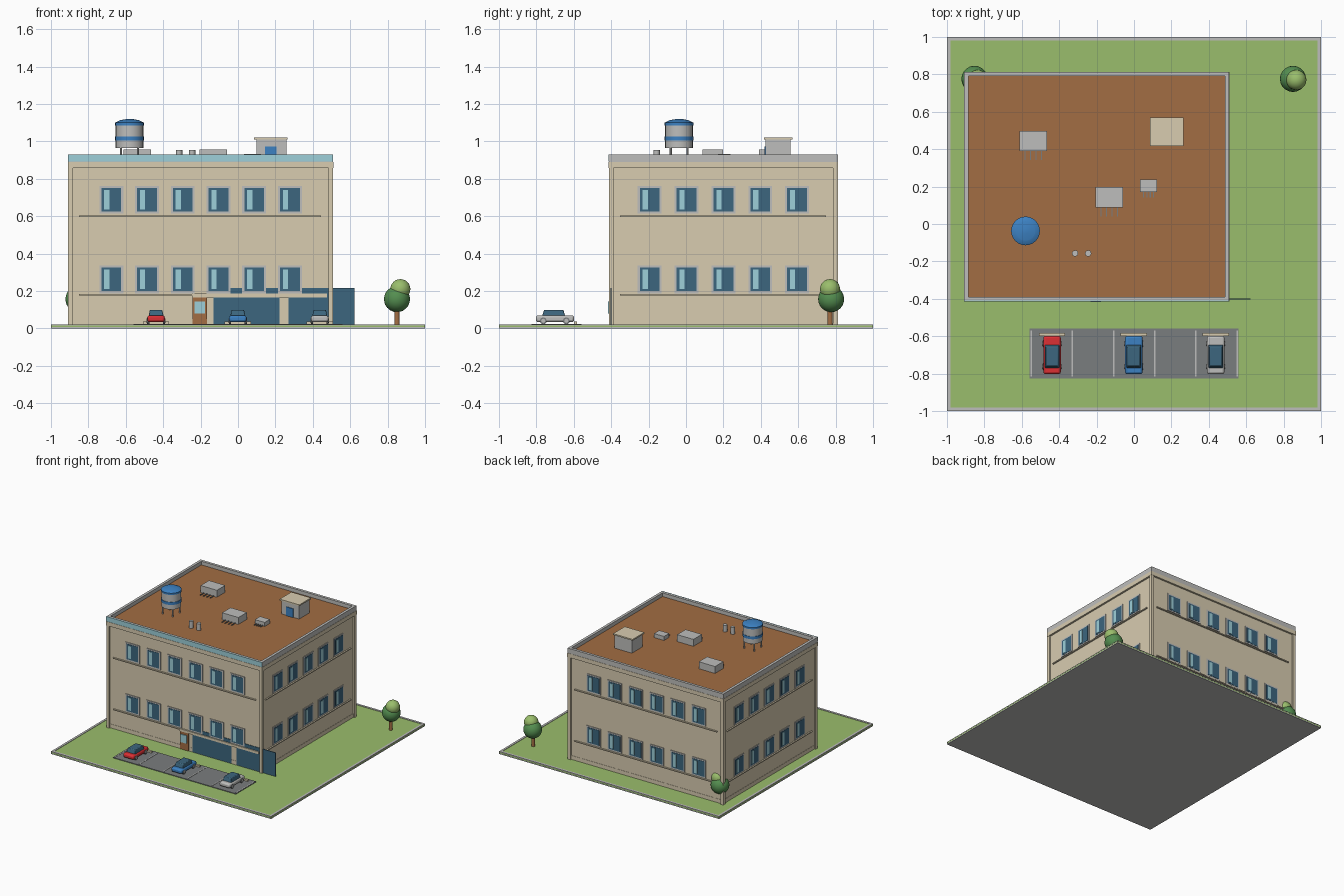
import bpy, bmesh, math
from mathutils import Matrix, Vector

cube = bpy.data.objects.get("Cube")
if cube:
    bpy.data.objects.remove(cube, do_unlink=True)


def material(name, rgb):
    lin = [(c / 255 / 12.92) if c < 11 else ((c / 255 + 0.055) / 1.055) ** 2.4 for c in rgb]
    m = bpy.data.materials.new(name)
    m.use_nodes = True
    m.diffuse_color = (*lin, 1)
    m.node_tree.nodes["Principled BSDF"].inputs["Base Color"].default_value = (*lin, 1)
    return m


BEIGE = material("beige_wall", (216, 204, 176))
BROWN = material("brown", (162, 109, 67))
GLASS = material("dark_glass", (60, 102, 126))
PALE = material("pale_blue", (158, 208, 218))
GRASS = material("light_green", (154, 190, 108))
LEAF = material("leaf_green", (84, 142, 80))
GREY = material("light_grey", (190, 190, 188))
ASPHALT = material("asphalt", (122, 125, 126))
RED = material("red", (220, 48, 52))
BLUE = material("blue", (60, 129, 194))


class Part:
    """Collects primitives into one mesh object with one colour."""

    def __init__(self, name, mat):
        self.name, self.mat, self.bm = name, mat, bmesh.new()

    def box(self, x, y, z, m=Matrix(), taper=1.0):
        size = Vector((x[1] - x[0], y[1] - y[0], z[1] - z[0]))
        mid = Vector((x[0] + x[1], y[0] + y[1], z[0] + z[1])) / 2
        vs = bmesh.ops.create_cube(self.bm, size=1)["verts"]
        for v in vs:
            if v.co.z > 0:
                v.co.x *= taper
                v.co.y *= taper
            v.co = m @ (v.co * size + mid)
        return self

    def cyl(self, c, r, z, seg=24, r2=None, axis=None):
        m = Matrix.Translation((c[0], c[1], (z[0] + z[1]) / 2))
        if axis:
            m = m @ Matrix.Rotation(math.pi / 2, 4, axis)
        bmesh.ops.create_cone(self.bm, cap_ends=True, segments=seg, radius1=r,
                              radius2=r if r2 is None else r2, depth=z[1] - z[0], matrix=m)
        return self

    def ball(self, c, r):
        bmesh.ops.create_icosphere(self.bm, subdivisions=3, radius=r, matrix=Matrix.Translation(c))
        return self

    def done(self, smooth=False, bevel=0):
        me = bpy.data.meshes.new(self.name)
        self.bm.to_mesh(me)
        self.bm.free()
        me.materials.append(self.mat)
        ob = bpy.data.objects.new(self.name, me)
        bpy.context.collection.objects.link(ob)
        if bevel:
            b = ob.modifiers.new("bevel", "BEVEL")
            b.width, b.segments = bevel, 2
        if smooth:
            bpy.ops.object.select_all(action='DESELECT')
            ob.select_set(True)
            bpy.context.view_layer.objects.active = ob
            bpy.ops.object.shade_smooth_by_angle(angle=math.radians(40))
        return ob


# Ground slab, lawn, kerb and parking
Part("ground_slab", GREY).box((-1, 1), (-1, 1), (0, .007)).done()
Part("lawn", GRASS).box((-.999, .999), (-.999, .999), (.007, .018)).done()
kerb = Part("kerb", GREY)
for k in range(4):
    kerb.box((-1, .982), (-1, -.982), (.015, .021), Matrix.Rotation(k * math.pi / 2, 4, 'Z'))
kerb.done()
Part("parking", ASPHALT).box((-.56, .558), (-.825, -.56), (.012, .023)).done()
lines = Part("parking_lines", GREY)
for i in range(6):
    x = -.549 + i * .22
    lines.box((x - .004, x + .004), (-.815, -.57), (.015, .025))
lines.done()

# Building core, roof and parapet
CX, CY, HX, HY = -.2, .2, .695, .599
Part("walls", BEIGE).box((CX - HX, CX + HX), (CY - HY, CY + HY), (.012, .88)).done()
Part("roof", BROWN).box((CX - HX, CX + HX), (CY - HY, CY + HY), (.88, .9)).done()

trim = Part("wall_trim", BEIGE)
parapet = Part("parapet", GREY)
frames = Part("window_frames", GREY)
panes = Part("window_panes", GLASS)
glints = Part("window_glints", PALE)

# Four sides: local x runs along the wall, local -y points outwards
for k in range(4):
    half, dist, count, step = (HX, HY, 6, .191) if k % 2 == 0 else (HY, HX, 5, .197)
    M = Matrix.Translation((CX, CY, 0)) @ Matrix.Rotation(k * math.pi / 2, 4, 'Z')

    def out(part, u, z, d, inner=0.005):
        part.box(u, (-dist - d, -dist + inner), z, M)

    for s in (-1, 1):
        a, b = sorted((s * (half + .013), s * (half - .012)))
        out(trim, (a, b), (.012, .87), .013)
    out(trim, (-half - .015, half + .015), (.857, .89), .015)
    out(trim, (-half + .045, half - .05), (.597, .605), .011)
    out(trim, (-half + .045, half - .05), (.175, .183), .011)
    out(trim, (-half, half), (.012, .05), .002)
    out(parapet, (-half - .013, half + .013), (.885, .93), .013, .009)
    for i in range(count):
        u = (i - (count - 1) / 2) * step
        for z in (.262, .688):
            out(frames, (u - .064, u + .064), (z - .074, z + .074), .005)
            out(panes, (u - .053, u + .053), (z - .063, z + .063), .007)
            out(glints, (u - .038, u - .01), (z - .052, z + .052), .009)
for p in (trim, parapet, frames, panes, glints):
    p.done()

# Front face: fascia, shop panels, lintel and door
F = CY - HY
Part("front_fascia", PALE).box((CX - HX - .013, CX + HX + .013), (F - .016, F - .01), (.892, .931)).done()
Part("shop_panels", GLASS).box((-.13, .222), (F - .004, F + .002), (.02, .215)).box(
    (.27, .622), (F - .004, F + .002), (.02, .215)).done()
Part("shop_lintel", BEIGE).box((-.245, .475), (F - .012, F), (.166, .186)).done()
Part("front_door", BROWN).box((-.242, -.165), (F - .01, F), (.02, .166)).done()
Part("front_door_window", PALE).box((-.232, -.177), (F - .017, F - .008), (.08, .145)).done()

# Water tank
T = (-.58, -.037)
Part("tank_body", GREY).cyl(T, .074, (.965, 1.095)).done(True)
Part("tank_band", BLUE).cyl(T, .077, (1.004, 1.026)).done(True)
Part("tank_cap", BLUE).cyl(T, .077, (1.086, 1.1)).cyl(T, .076, (1.1, 1.113), r2=.052).cyl(
    T, .052, (1.113, 1.12), r2=.015).done(True)
legs = Part("tank_legs", GREY)
for sx in (-1, 1):
    for sy in (-1, 1):
        legs.cyl((T[0] + sx * .045, T[1] + sy * .045), .006, (.9, .97), 8)
legs.done()

# Roof units with pipes, and vents
units = Part("roof_units", GREY)
pipes = Part("roof_unit_pipes", ASPHALT)
for x, y, w, d, top in ((-.538, .443, .148, .108, .957), (-.132, .143, .148, .11, .957),
                        (.078, .205, .09, .068, .933)):
    units.box((x - w / 2, x + w / 2), (y - d / 2, y + d / 2), (.9, top))
    for i in range(4):
        px = x + (i - 1.5) * w * .2
        pipes.box((px - .003, px + .003), (y - d * .93, y - d / 2), (.901, .907))
units.done()
pipes.done()
vents = Part("roof_vents", GREY)
for x in (-.315, -.245):
    vents.cyl((x, -.157), .017, (.9, .955), 12)
vents.done(True)

# Stair hut
Part("stair_hut", GREY).box((.1, .258), (.425, .56), (.9, 1.01)).done()
Part("stair_hut_roof", BEIGE).box((.086, .264), (.418, .57), (1.01, 1.021)).done()
Part("stair_hut_door", BLUE).box((.145, .205), (.419, .427), (.9, .972)).done()

# Trees
for side, x in (("left", .85), ("right", -.853)):
    Part(side + "_tree_trunk", BROWN).cyl((x, .77), .015, (.012, .13), 10, r2=.012).done(True)
    Part(side + "_tree_crown", LEAF).ball((x, .776, .157), .07).done(True)
    Part(side + "_tree_top", GRASS).ball((x + .018, .77, .21), .054).done(True)

# Cars with wheel stops
for name, x, mat in (("red", -.438, RED), ("blue", -.001, BLUE), ("grey", .437, GREY)):
    Part(name + "_car_body", mat).box((x - .047, x + .047), (-.803, -.598), (.034, .07)).done(
        True, .012)
    Part(name + "_car_cabin", GLASS).box((x - .04, x + .04), (-.77, -.645), (.066, .1),
                                         taper=.82).done(True, .004)
    wheels = Part(name + "_car_wheels", ASPHALT)
    hubs = Part(name + "_car_hubs", GREY)
    for sx in (-1, 1):
        for y in (-.763, -.64):
            c, z = (x + sx * .042, y), .041
            wheels.cyl(c, .018, (z - .006, z + .006), 16, axis='Y')
            hubs.cyl((x + sx * .049, y), .011, (z - .001, z + .001), 12, axis='Y')
    wheels.done(True)
    hubs.done()
    Part(name + "_wheel_stop", BEIGE).box((x - .07, x + .07), (-.6, -.583), (.02, .036)).done()
